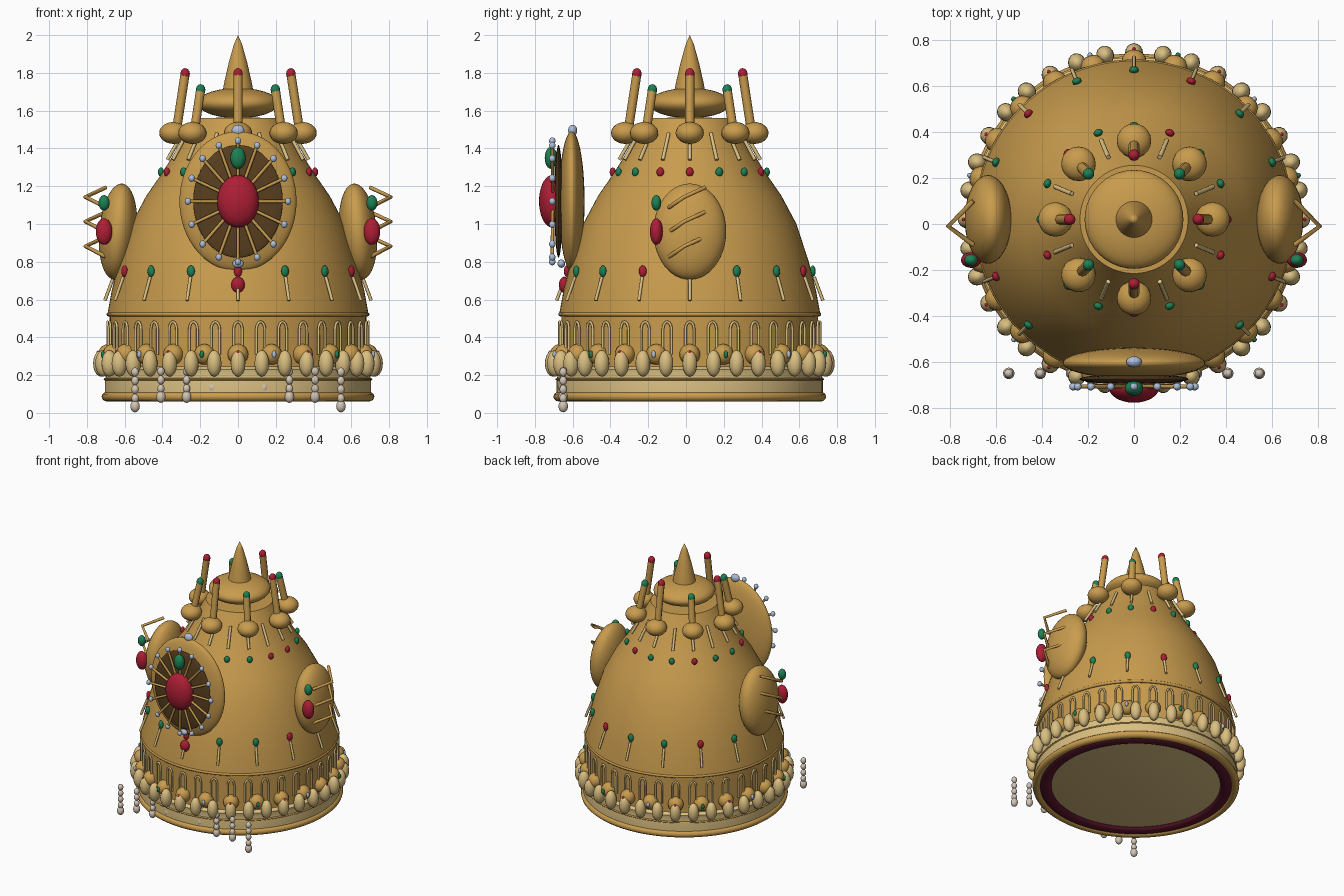
import bpy, bmesh, math
from math import sin, cos, pi, radians
from mathutils import Vector

if "Cube" in bpy.data.objects:
    bpy.data.objects.remove(bpy.data.objects["Cube"])

CY = 0.02  # y of the crown axis


def material(name, rgb):
    m = bpy.data.materials.new(name)
    m.use_nodes = True
    m.diffuse_color = (*rgb, 1)
    bsdf = next(n for n in m.node_tree.nodes if n.type == 'BSDF_PRINCIPLED')
    bsdf.inputs["Base Color"].default_value = (*rgb, 1)
    return m


GOLD = material("gold", (0.58, 0.33, 0.075))
PALE = material("pale gold", (0.70, 0.52, 0.22))
RED = material("ruby red", (0.42, 0.013, 0.035))
GREEN = material("emerald green", (0.012, 0.22, 0.09))
BLUE = material("silver blue", (0.42, 0.52, 0.70))
PEARL = material("pearl", (0.65, 0.56, 0.46))
MAROON = material("maroon velvet", (0.11, 0.008, 0.025))
BROWN = material("dark brown", (0.10, 0.05, 0.014))


def add(name, data, mat, loc=(0, 0, 0)):
    data.materials.append(mat)
    ob = bpy.data.objects.new(name, data)
    ob.location = loc
    bpy.context.collection.objects.link(ob)
    return ob


def finish(name, bm, mat, loc=(0, 0, 0)):
    bmesh.ops.recalc_face_normals(bm, faces=bm.faces)
    me = bpy.data.meshes.new(name)
    bm.to_mesh(me)
    bm.free()
    me.shade_smooth()
    me.set_sharp_from_angle(angle=radians(35))
    return add(name, me, mat, loc)


def ellipsoid(name, loc, radii, mat, turn=0.0, segs=20):
    bm = bmesh.new()
    bmesh.ops.create_uvsphere(bm, u_segments=segs, v_segments=segs // 2 + 2, radius=1)
    bmesh.ops.scale(bm, vec=radii, verts=bm.verts)
    ob = finish(name, bm, mat, loc)
    ob.rotation_euler.z = turn
    return ob


def lathe(name, profile, mat, steps=96):
    bm = bmesh.new()
    verts = [bm.verts.new((r, 0, z)) for r, z in profile]
    edges = [bm.edges.new(p) for p in zip(verts, verts[1:])]
    bmesh.ops.spin(bm, geom=verts + edges, cent=(0, 0, 0), axis=(0, 0, 1),
                   angle=2 * pi, steps=steps)
    bmesh.ops.remove_doubles(bm, verts=bm.verts, dist=1e-5)
    return finish(name, bm, mat, (0, CY, 0))


def ring(name, r, z, thick, high, mat):
    pts = [(r + thick * cos(a * pi / 6), z + high * sin(a * pi / 6)) for a in range(13)]
    return lathe(name, pts, mat)


def rod(name, points, radius, mat):
    cu = bpy.data.curves.new(name, 'CURVE')
    cu.dimensions = '3D'
    cu.bevel_depth = radius
    cu.bevel_resolution = 2
    cu.use_fill_caps = True
    sp = cu.splines.new('POLY')
    sp.points.add(len(points) - 1)
    for p, co in zip(sp.points, points):
        p.co = (*co, 1)
    sp.use_smooth = True
    return add(name, cu, mat)


def polar(r, a, z):
    return Vector((r * cos(a), CY + r * sin(a), z))


# Dome body
DOME = [(0.69, 0.53), (0.668, 0.65), (0.63, 0.80), (0.565, 1.0), (0.485, 1.15),
        (0.395, 1.28), (0.31, 1.42), (0.235, 1.56)]


def dome_r(z):
    for (r0, z0), (r1, z1) in zip(DOME, DOME[1:]):
        if z <= z1:
            return r0 + (r1 - r0) * (z - z0) / (z1 - z0)
    return DOME[-1][0]


lathe("dome", [(0.68, 0.2), (0.68, 0.53)] + DOME + [(0, 1.565)], GOLD)
ring("dome_rim", 0.685, 0.522, 0.011, 0.011, GOLD)

# Base
lathe("base_band", [(0, 0.085), (0.66, 0.085), (0.705, 0.1), (0.705, 0.17),
                    (0.70, 0.2), (0.705, 0.23), (0.67, 0.25)], PALE)
ring("base_line", 0.702, 0.178, 0.009, 0.006, GOLD)
ring("base_rim", 0.692, 0.086, 0.03, 0.026, GOLD)
ring("velvet_lining", 0.632, 0.08, 0.042, 0.018, MAROON)

# Finial
ellipsoid("finial_knob", (0, CY, 1.64), (0.215, 0.215, 0.08), GOLD, segs=40)
lathe("finial_spire", [(0.084, 1.68), (0.075, 1.74), (0.05, 1.85), (0.022, 1.95),
                       (0, 2.0)], GOLD, 32)

# Eight knobs with gem-tipped rods
for i in range(8):
    a = i * pi / 4
    top, tip = (1.71, GREEN) if i % 2 else (1.795, RED)
    ellipsoid("crown_knob", polar(0.342, a, 1.482), (0.075, 0.075, 0.058), GOLD)
    rod("crown_rod", [polar(0.325, a, 1.5), polar(0.28, a, top)], 0.024, GOLD)
    ellipsoid("crown_rod_gem", polar(0.28, a, top), (0.025, 0.025, 0.03), tip)

# Two rows of gems with sticks on the dome
for k in range(16):
    a = k * pi / 8
    gem = GREEN if k % 3 else RED
    ellipsoid("lower_gem", polar(dome_r(0.75) + 0.008, a, 0.75), (0.016, 0.021, 0.03), gem, a)
    rod("lower_stick", [polar(dome_r(0.72) + 0.008, a, 0.72), polar(0.705, a, 0.595)], 0.009, PALE)
    ellipsoid("upper_gem", polar(0.408, a, 1.275), (0.016, 0.02, 0.024), gem, a)
    rod("upper_stick", [polar(dome_r(1.34) + 0.015, a, 1.34),
                        polar(dome_r(1.48) + 0.015, a, 1.48)], 0.01, PALE)

# Bead ring with wire loops
for i in range(36):
    a = i * pi / 18
    ellipsoid("rim_bead", polar(0.725, a, 0.262), (0.042, 0.039, 0.07), PALE, a, 16)
    side = Vector((-sin(a), cos(a), 0))
    base = polar(0.69, a, 0)
    arch = [base + side * 0.023 * cos(t * pi / 8) + Vector((0, 0, 0.44 + 0.042 * sin(t * pi / 8)))
            for t in range(9)]
    feet = [base + side * s * 0.023 + Vector((0, 0, 0.31)) for s in (1, -1)]
    rod("wire_loop", [feet[0]] + arch + [feet[1]], 0.007, PALE)

# Gold balls with tiny stones
for i in range(24):
    a = i * pi / 12 - pi / 2
    stone = RED if i % 2 == 0 else (BLUE if i % 4 == 1 else GREEN)
    ellipsoid("rim_ball", polar(0.685, a, 0.31), (0.055, 0.055, 0.055), GOLD, a, 16)
    ellipsoid("rim_stone", polar(0.74, a, 0.31), (0.012, 0.012, 0.02), stone, a, 10)

# Front medallion
MZ = 1.12
ellipsoid("medallion", (0, -0.605, MZ), (0.31, 0.068, 0.37), GOLD, segs=48)
ellipsoid("medallion_field", (0, -0.675, MZ), (0.237, 0.022, 0.298), BROWN, segs=48)
for i in range(16):
    c, s = cos(i * pi / 8), sin(i * pi / 8)
    end = Vector((0.265 * c, -0.708, MZ + 0.32 * s))
    rod("medallion_ray", [Vector((0.09 * c, -0.705, MZ + 0.12 * s)), end], 0.009, GOLD)
    ellipsoid("medallion_pearl", end, (0.017, 0.017, 0.019), BLUE, segs=12)
ellipsoid("medallion_ruby", (0, -0.71, MZ), (0.11, 0.068, 0.138), RED, segs=32)
ellipsoid("medallion_emerald", (0, -0.715, 1.35), (0.04, 0.033, 0.058), GREEN)
ellipsoid("medallion_top_pearl", (0, -0.60, 1.495), (0.034, 0.024, 0.03), BLUE)
ellipsoid("medallion_bottom_pearl", (0, -0.66, 0.79), (0.03, 0.02, 0.022), BLUE)
ellipsoid("medallion_drop", (0, -0.645, 0.678), (0.036, 0.028, 0.042), RED)

# Side ornaments
for s in (1, -1):
    ear = ellipsoid("side_boss", (s * 0.635, CY, 0.96), (0.1, 0.193, 0.255), GOLD, segs=40)
    ear.rotation_euler.y = -s * radians(5)
    ellipsoid("side_emerald", (s * 0.709, -0.157, 1.112), (0.029, 0.026, 0.041), GREEN)
    ellipsoid("side_ruby", (s * 0.709, -0.157, 0.96), (0.044, 0.034, 0.07), RED)
    for z in (1.143, 1.013, 0.882):
        rod("side_prong", [(s * 0.70, 0.10, z + 0.05), (s * 0.808, -0.01, z),
                           (s * 0.70, -0.09, z - 0.055)], 0.011, GOLD)

# Hanging pearl strings
for s in (1, -1):
    for x, count in ((0.137, 2), (0.272, 3), (0.408, 3), (0.545, 4)):
        low = 0.21 - count * 0.05
        ellipsoid("string_drop", (s * x, -0.65, low + 0.025), (0.025, 0.025, 0.032), PEARL, segs=16)
        for j in range(1, count + 1):
            ellipsoid("string_pearl", (s * x, -0.65, low + 0.022 + j * 0.046),
                      (0.02, 0.02, 0.024), PEARL, segs=14)
